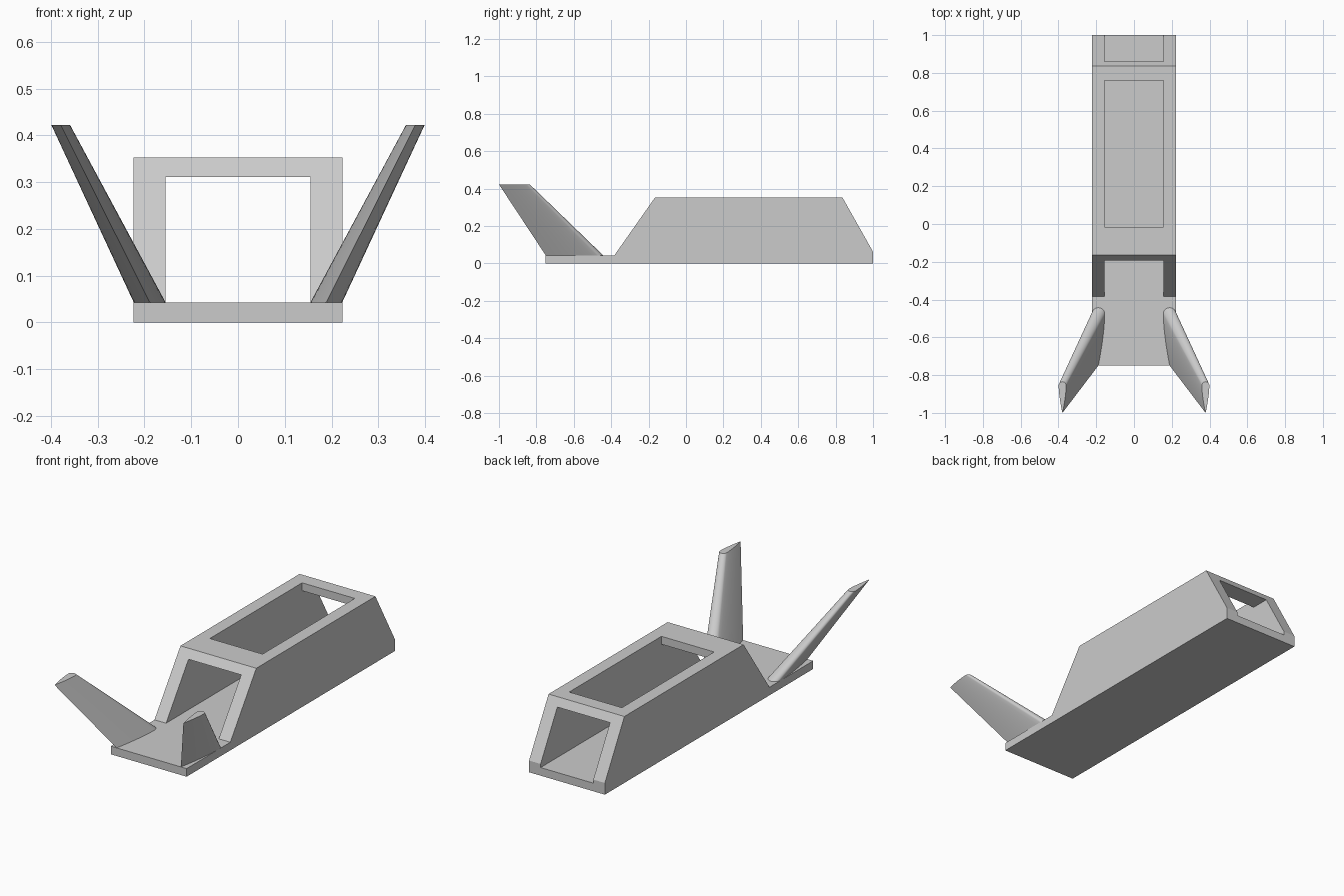
import bpy, bmesh, math

cube = bpy.data.objects.get("Cube")
if cube:
    bpy.data.objects.remove(cube, do_unlink=True)

grey = bpy.data.materials.new("plain grey")
grey.use_nodes = True
colour = (0.6, 0.6, 0.6, 1)
grey.diffuse_color = colour
grey.node_tree.nodes["Principled BSDF"].inputs["Base Color"].default_value = colour

DECK = 0.043
HALF = 0.223
INNER = 0.155


def loft(name, start, end):
    """Closed solid between two matching rings of points."""
    bm = bmesh.new()
    a = [bm.verts.new(p) for p in start]
    b = [bm.verts.new(p) for p in end]
    bm.faces.new(a)
    bm.faces.new(b[::-1])
    for i in range(len(a)):
        j = (i + 1) % len(a)
        bm.faces.new((a[i], b[i], b[j], a[j]))
    bmesh.ops.recalc_face_normals(bm, faces=bm.faces)
    mesh = bpy.data.meshes.new(name)
    bm.to_mesh(mesh)
    bm.free()
    mesh.materials.append(grey)
    obj = bpy.data.objects.new(name, mesh)
    bpy.context.collection.objects.link(obj)
    return obj


def extrude_x(name, profile, half):
    """Side profile (y, z) extruded across the width."""
    return loft(name, [(-half, y, z) for y, z in profile],
                [(half, y, z) for y, z in profile])


def cut(target, y0, y1, z0, z1):
    """Cut a box of the inner width through the target."""
    cutter = extrude_x("cutter", [(y0, z0), (y1, z0), (y1, z1), (y0, z1)], INNER)
    cutter.hide_render = True
    mod = target.modifiers.new("opening", 'BOOLEAN')
    mod.operation = 'DIFFERENCE'
    mod.solver = 'EXACT'
    mod.object = cutter
    bpy.context.view_layer.objects.active = target
    bpy.ops.object.modifier_apply(modifier=mod.name)
    bpy.data.objects.remove(cutter, do_unlink=True)


# Body: wedge-ended housing on a floor plate, with a through tunnel and roof opening
body = extrude_x("body", [(-0.75, 0), (1, 0), (1, 0.062), (0.836, 0.353),
                          (-0.165, 0.353), (-0.383, DECK), (-0.75, DECK)], HALF)
cut(body, -0.6, 1.1, DECK, 0.311)
cut(body, -0.015, 0.76, 0.2, 0.5)


def fin_section(x, nose, tail, half, z):
    """Teardrop section: round nose, gently curved flanks, sharp tail."""
    shoulder = nose - half
    right = []
    for i in range(1, 9):
        a = math.pi / 2 * i / 8
        right.append((half * math.sin(a), shoulder + half * math.cos(a)))
    for i in range(1, 10):
        t = i / 10
        right.append((half * (1 - t ** 1.6), shoulder + (tail - shoulder) * t))
    ring = [(0, nose)] + right + [(0, tail)] + [(-u, v) for u, v in reversed(right)]
    return [(x + u, v, z) for u, v in ring]


# Swept, outward-leaning fins on the front deck
for side, name in ((1, "left_fin"), (-1, "right_fin")):
    root = fin_section(side * 0.189, -0.443, -0.75, 0.034, DECK)
    tip = fin_section(side * 0.379, -0.835, -1.0, 0.02, 0.422)
    fin = loft(name, root, tip)
    bpy.ops.object.select_all(action='DESELECT')
    fin.select_set(True)
    bpy.context.view_layer.objects.active = fin
    bpy.ops.object.shade_smooth_by_angle(angle=math.radians(30))
